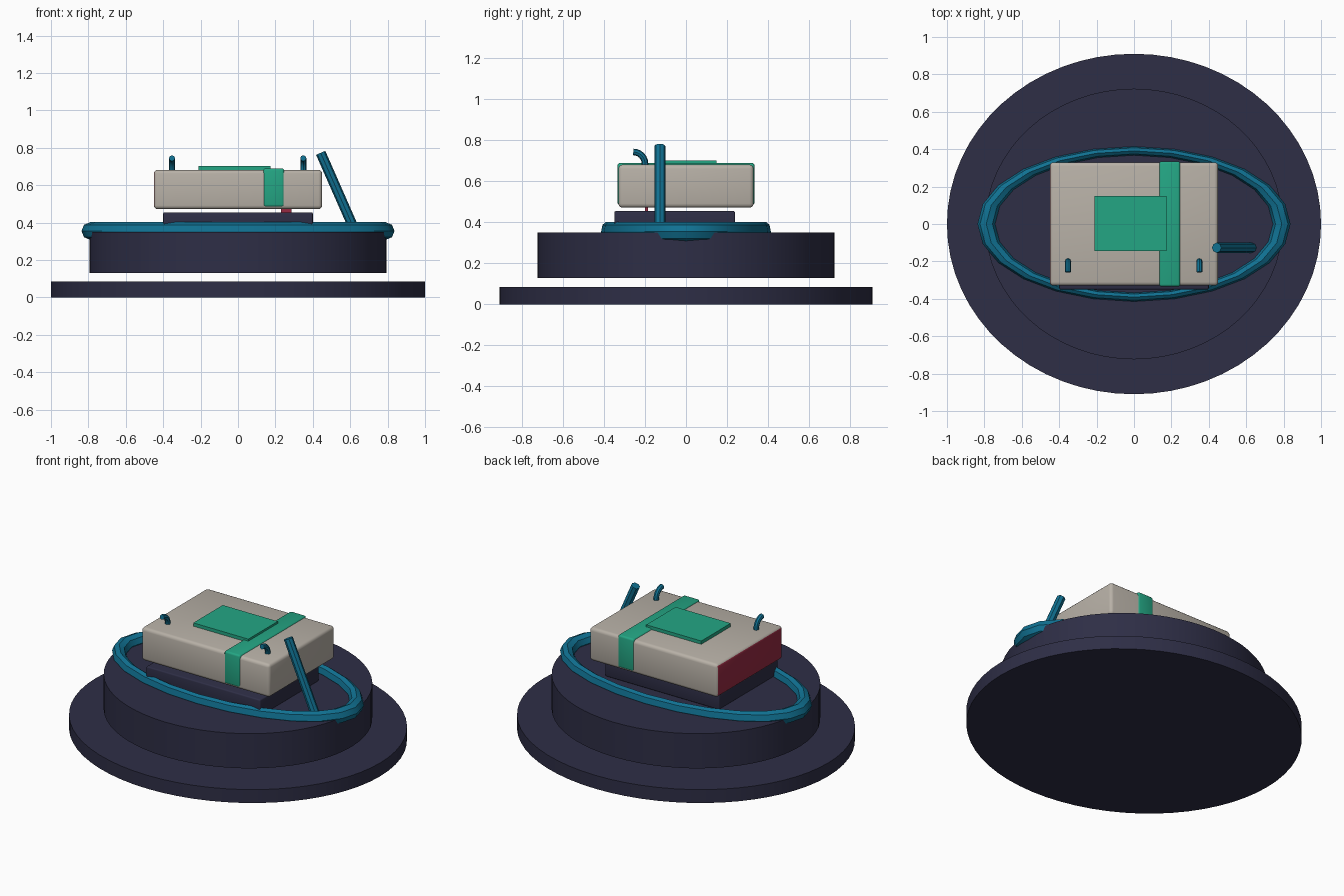
import bpy
import math
from mathutils import Vector

default = bpy.data.objects.get("Cube")
if default:
    bpy.data.objects.remove(default, do_unlink=True)


def linear(c):
    c /= 255
    return c / 12.92 if c <= 0.04045 else ((c + 0.055) / 1.055) ** 2.4


def material(name, *rgb):
    colour = [linear(c) for c in rgb] + [1]
    m = bpy.data.materials.new(name)
    m.use_nodes = True
    m.diffuse_color = colour
    m.node_tree.nodes["Principled BSDF"].inputs["Base Color"].default_value = colour
    return m


NAVY = material("dark navy", 46, 46, 70)
STONE = material("warm grey", 184, 177, 167)
GREEN = material("jade green", 36, 166, 132)
TEAL = material("deep teal", 16, 113, 146)
RED = material("crimson", 150, 42, 66)


def finish(name, mat, smooth=True):
    ob = bpy.context.object
    ob.name = name
    ob.data.materials.append(mat)
    if smooth:
        bpy.ops.object.shade_smooth_by_angle(angle=math.radians(35))
    return ob


def box(name, mat, low, high, bevel=0):
    """Box between two corners, with optional rounded edges."""
    low, high = Vector(low), Vector(high)
    bpy.ops.mesh.primitive_cube_add(size=1, location=(low + high) / 2)
    bpy.context.object.scale = high - low
    bpy.ops.object.transform_apply(location=False, rotation=False, scale=True)
    if bevel:
        mod = bpy.context.object.modifiers.new("rounded edges", "BEVEL")
        mod.width = bevel
        mod.segments = 3
        bpy.ops.object.modifier_apply(modifier=mod.name)
    return finish(name, mat, smooth=bool(bevel))


def oval_disc(name, radius, z0, z1):
    bpy.ops.mesh.primitive_cylinder_add(vertices=64, radius=radius, depth=z1 - z0,
                                        location=(0, 0, (z0 + z1) / 2))
    bpy.context.object.scale.y = 0.91
    return finish(name, NAVY)


def tube(name, mat, points, radius):
    """Round tube through the points, turned into a mesh."""
    curve = bpy.data.curves.new(name, "CURVE")
    curve.dimensions = "3D"
    curve.bevel_depth = radius
    curve.bevel_resolution = 2
    curve.use_fill_caps = True
    spline = curve.splines.new("POLY")
    spline.points.add(len(points) - 1)
    for p, co in zip(spline.points, points):
        p.co = (*co, 1)
    ob = bpy.data.objects.new(name, curve)
    bpy.context.collection.objects.link(ob)
    bpy.ops.object.select_all(action="DESELECT")
    ob.select_set(True)
    bpy.context.view_layer.objects.active = ob
    bpy.ops.object.convert(target="MESH")
    return finish(name, mat)


# Stepped oval pedestal
oval_disc("base_plate", 1.0, 0, 0.085)
oval_disc("drum", 0.795, 0.13, 0.35)

# Oval ring lying on the drum
bpy.ops.mesh.primitive_torus_add(major_segments=24, minor_segments=8, major_radius=0.79,
                                 minor_radius=0.047, location=(0, 0, 0.355))
bpy.context.object.scale.y = 0.495
finish("oval_ring", TEAL)

# Support pad and the small tag between pad and body
box("support_pad", NAVY, (-0.4, -0.35, 0.35), (0.4, 0.24, 0.455), 0.008)
box("red_tag", RED, (0.23, -0.2, 0.45), (0.285, -0.185, 0.49))

# Rounded body, with its -x side painted red
body = box("body", STONE, (-0.45, -0.33, 0.472), (0.45, 0.33, 0.682), 0.02)
body.data.materials.append(RED)
for face in body.data.polygons:
    if face.normal.x < -0.75:
        face.material_index = 1

# Strap and square top panel
box("strap", GREEN, (0.135, -0.334, 0.485), (0.247, 0.334, 0.69), 0.012)
box("top_panel", GREEN, (-0.212, -0.145, 0.675), (0.174, 0.15, 0.703))

# Curved hooks at the front corners
for side, x in (("right", -0.353), ("left", 0.349)):
    arc = [(x, -0.257 + 0.057 * math.cos(a), 0.687 + 0.057 * math.sin(a))
           for a in (math.radians(15 * i) for i in range(7))]
    tube(side + "_hook", TEAL, [(x, -0.2, 0.67)] + arc, 0.016)

# Leaning rod beside the body
tube("leaning_rod", TEAL, [(0.442, -0.127, 0.773), (0.63, -0.127, 0.345)], 0.027)
